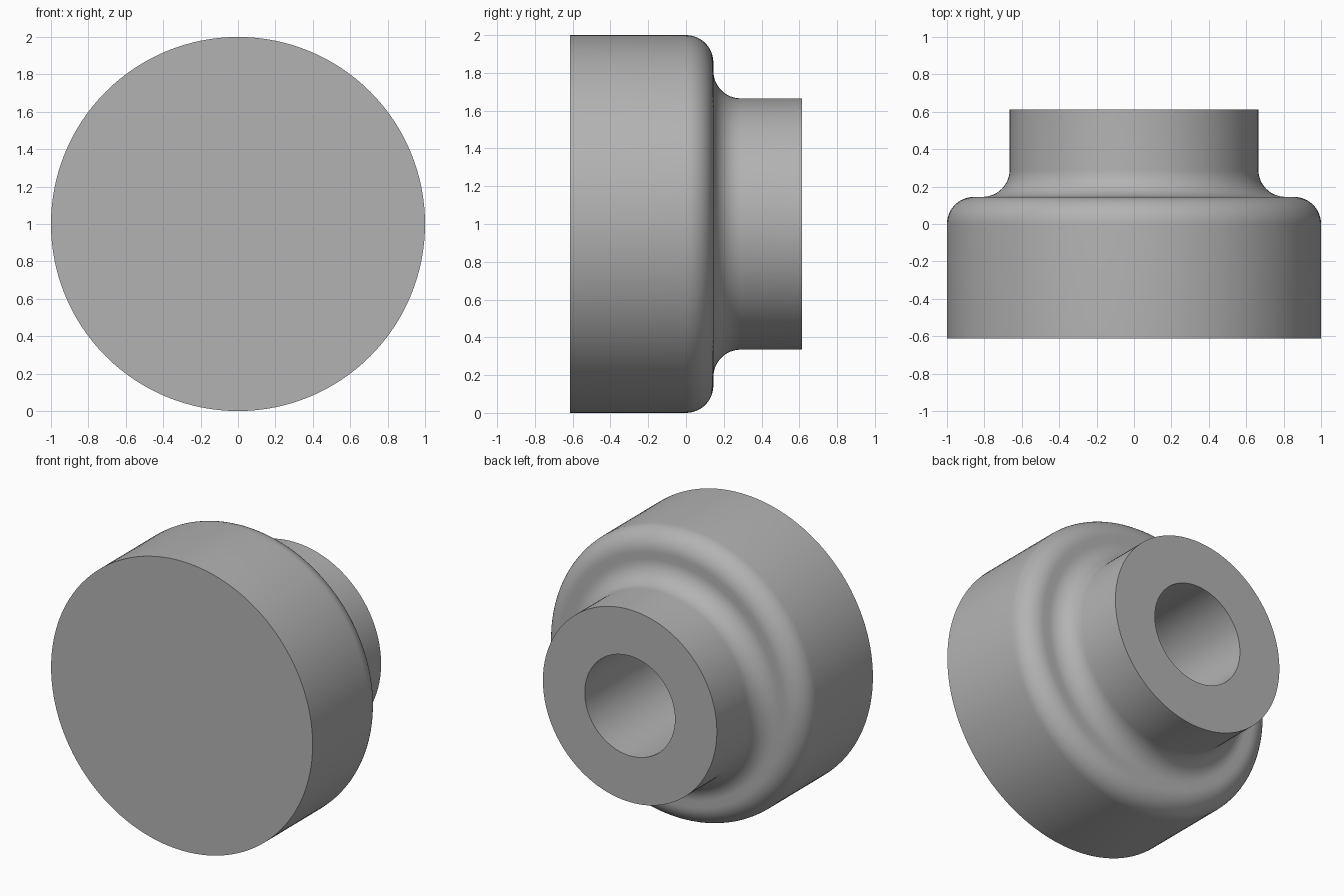
import bpy, bmesh
from math import sin, cos, pi, radians

cube = bpy.data.objects.get("Cube")
if cube:
    bpy.data.objects.remove(cube, do_unlink=True)

HALF = 0.613      # half length along y
BODY, NECK, BORE = 1.0, 0.665, 0.345
SHOULDER = 0.145  # y of the shoulder face
FILLET = 0.145
BORE_END = -0.3

grey = bpy.data.materials.new("plain grey")
grey.use_nodes = True
grey.diffuse_color = (0.45, 0.45, 0.45, 1)
grey.node_tree.nodes["Principled BSDF"].inputs["Base Color"].default_value = (0.45, 0.45, 0.45, 1)


def arc(r, y, start, end, steps=12):
    """Quarter arc of (radius, y) points about a centre."""
    angles = [radians(start + (end - start) * i / steps) for i in range(steps + 1)]
    return [(r + FILLET * cos(a), y + FILLET * sin(a)) for a in angles]


# Half profile: front face, body, rounded shoulder, concave fillet, neck, blind bore
profile = [(0, -HALF), (BODY, -HALF)]
profile += arc(BODY - FILLET, SHOULDER - FILLET, 0, 90)
profile += arc(NECK + FILLET, SHOULDER + FILLET, 270, 180)
profile += [(NECK, HALF), (BORE, HALF), (BORE, BORE_END), (0, BORE_END)]

# Revolve the profile about the y axis
bm = bmesh.new()
verts = [bm.verts.new((r, y, 0)) for r, y in profile]
edges = [bm.edges.new(pair) for pair in zip(verts, verts[1:])]
bmesh.ops.spin(bm, geom=verts + edges, cent=(0, 0, 0), axis=(0, 1, 0),
               angle=2 * pi, steps=128, use_merge=False)
bmesh.ops.remove_doubles(bm, verts=bm.verts, dist=0.0005)
bmesh.ops.recalc_face_normals(bm, faces=bm.faces)
mesh = bpy.data.meshes.new("stepped_knob")
bm.to_mesh(mesh)
bm.free()
mesh.materials.append(grey)

knob = bpy.data.objects.new("stepped_knob", mesh)
knob.location.z = BODY
bpy.context.collection.objects.link(knob)

# Smooth curved walls, keep rims sharp
bpy.ops.object.select_all(action="DESELECT")
knob.select_set(True)
bpy.context.view_layer.objects.active = knob
bpy.ops.object.shade_smooth_by_angle(angle=radians(35))
